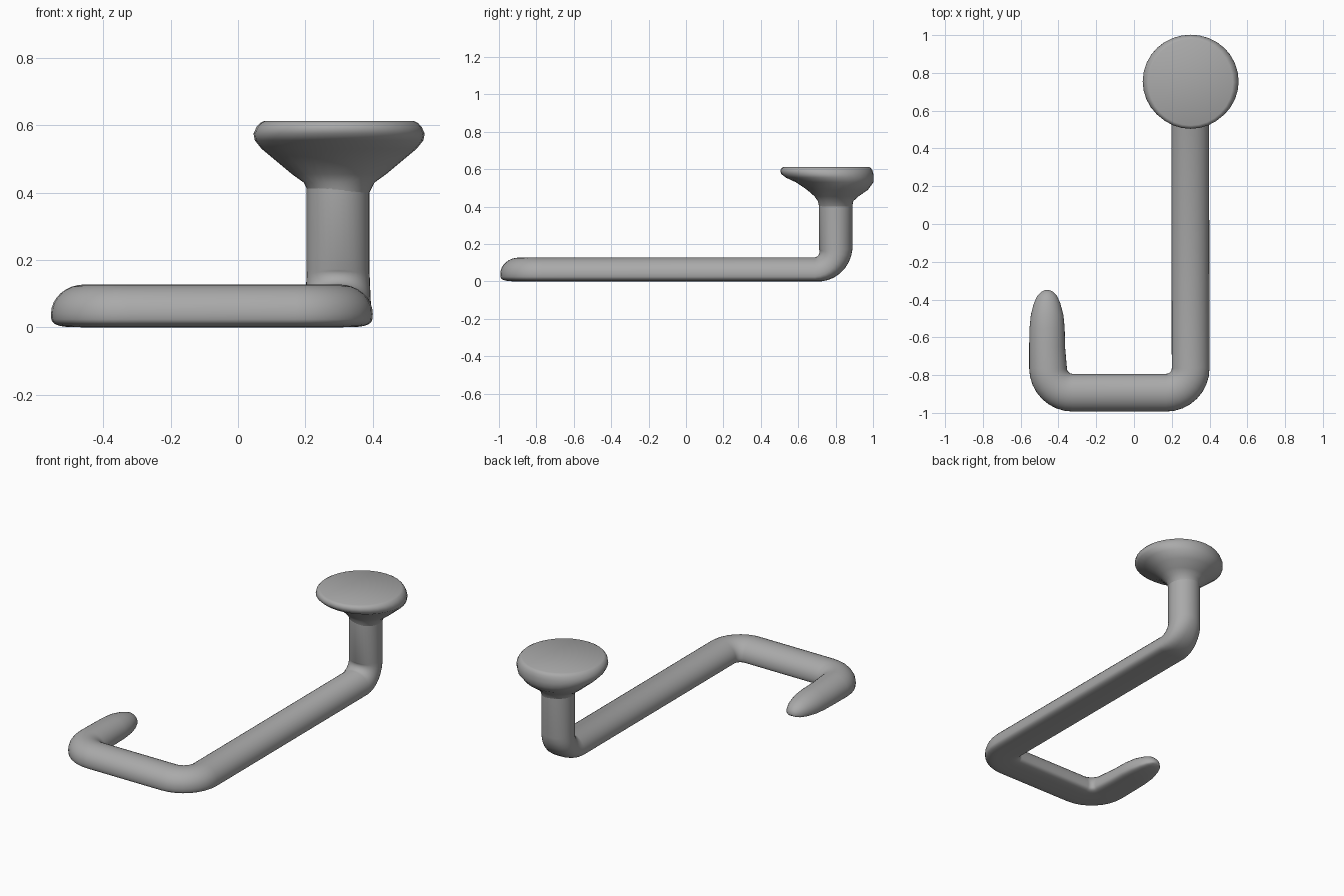
import bpy
import bmesh
from math import sin, cos, pi, radians
from mathutils import Vector

cube = bpy.data.objects.get("Cube")
if cube:
    bpy.data.objects.remove(cube)

SIDES = 32
X, Y, Z = Vector((1, 0, 0)), Vector((0, 1, 0)), Vector((0, 0, 1))

grey = bpy.data.materials.new("plain grey")
grey.use_nodes = True
colour = (0.4, 0.4, 0.4, 1)
grey.diffuse_color = colour
grey.node_tree.nodes["Principled BSDF"].inputs["Base Color"].default_value = colour


def section(roundness=0.0, scale=1.0):
    """Flat-bottomed bar outline, blending to a round tube outline."""
    points = []
    for i in range(SIDES):
        a = 2 * pi * i / SIDES
        c, s = cos(a), sin(a)
        if s >= 0:
            bar = Vector((0.1 * c, -0.022 + 0.087 * s))
        else:
            # squared-off underside
            sign = 1 if c > 0 else -1
            bar = Vector((0.1 * sign * abs(c) ** 0.55, -0.022 - 0.04 * abs(s) ** 0.55))
        tube = Vector((0.093 * c, 0.09 * s))
        points.append(bar.lerp(tube, roundness) * scale)
    return points


def ring(centre, across, up, outline):
    return [centre + across * p.x + up * p.y for p in outline]


def bend(corner, before, after, radius, up_before, up_after, round_to=0.0, steps=8):
    """Rings around a quarter turn from one direction to another."""
    rings = []
    pivot = corner + (after - before) * radius
    for i in range(steps + 1):
        a = pi / 2 * i / steps
        centre = pivot - after * radius * cos(a) + before * radius * sin(a)
        along = before * cos(a) + after * sin(a)
        up = up_before * cos(a) + up_after * sin(a) if up_before != up_after else up_before
        rings.append(ring(centre, along.cross(up), up, section(round_to * i / steps)))
    return rings


def loft(name, rings, sharp_angle):
    bm = bmesh.new()
    loops = [[bm.verts.new(p) for p in r] for r in rings]
    for a, b in zip(loops, loops[1:]):
        for i in range(SIDES):
            j = (i + 1) % SIDES
            bm.faces.new((a[i], a[j], b[j], b[i]))
    bm.faces.new(loops[0][::-1])
    bm.faces.new(loops[-1])
    bmesh.ops.recalc_face_normals(bm, faces=bm.faces)
    mesh = bpy.data.meshes.new(name)
    bm.to_mesh(mesh)
    bm.free()
    mesh.materials.append(grey)
    obj = bpy.data.objects.new(name, mesh)
    bpy.context.collection.objects.link(obj)
    bpy.ops.object.select_all(action="DESELECT")
    obj.select_set(True)
    bpy.context.view_layer.objects.active = obj
    bpy.ops.object.shade_smooth_by_angle(angle=radians(sharp_angle))


# Hook bar: rounded tip, two flat bends, then an upward bend into the post
mid = 0.0625
bar_rings = []
for y, scale in ((-0.35, 0.12), (-0.358, 0.3), (-0.38, 0.52), (-0.42, 0.7),
                 (-0.48, 0.86), (-0.55, 0.93), (-0.65, 0.95)):
    lift = -0.025 * (1 - scale)
    bar_rings.append(ring(Vector((-0.46, y, mid + lift)), -X, Z, section(0, scale)))
bar_rings += bend(Vector((-0.455, -0.893, mid)), -Y, X, 0.13, Z, Z)
bar_rings += bend(Vector((0.3, -0.893, mid)), X, Y, 0.13, Z, Z)
bar_rings += bend(Vector((0.297, 0.8, mid)), Y, Z, 0.11, Z, -Y, round_to=1.0)
bar_rings.append(ring(Vector((0.297, 0.8, 0.44)), X, -Y, section(1.0)))
loft("hook_bar", bar_rings, 50)

# Mounting pad: lopsided flared cone with a flat top (height, centre y, x and y radius)
pad = ((0.40, 0.80, 0.09, 0.088), (0.43, 0.80, 0.105, 0.095),
       (0.455, 0.805, 0.14, 0.118), (0.49, 0.81, 0.182, 0.163),
       (0.53, 0.795, 0.23, 0.207), (0.555, 0.768, 0.25, 0.234),
       (0.575, 0.755, 0.254, 0.247), (0.595, 0.75, 0.245, 0.246),
       (0.607, 0.75, 0.234, 0.238), (0.612, 0.75, 0.224, 0.228))
circle = [Vector((cos(2 * pi * i / SIDES), sin(2 * pi * i / SIDES))) for i in range(SIDES)]
loft("mounting_pad",
     [ring(Vector((0.3, cy, z)), X * rx, Y * ry, circle) for z, cy, rx, ry in pad], 50)
